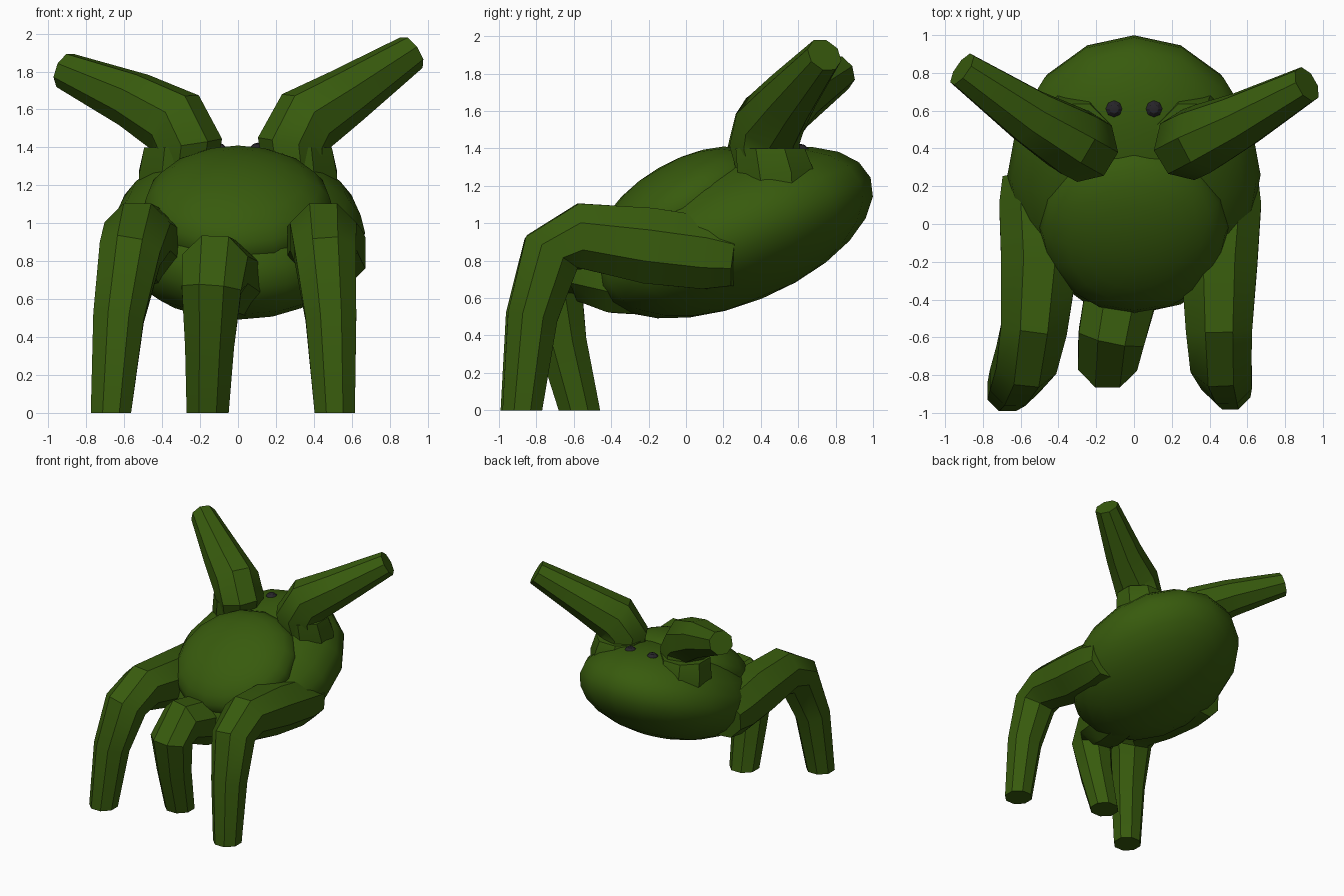
import bpy, bmesh, math
from mathutils import Vector, Matrix

cube = bpy.data.objects.get("Cube")
if cube:
    bpy.data.objects.remove(cube, do_unlink=True)


def material(name, rgb):
    m = bpy.data.materials.new(name)
    m.use_nodes = True
    m.diffuse_color = (*rgb, 1)
    bsdf = next(n for n in m.node_tree.nodes if n.type == 'BSDF_PRINCIPLED')
    bsdf.inputs["Base Color"].default_value = (*rgb, 1)
    bsdf.inputs["Roughness"].default_value = 0.8
    return m


GREEN = material("leaf green", (0.039, 0.104, 0.004))
DARK = material("eye black", (0.02, 0.018, 0.022))


def finish(name, bm, mat, angle):
    bmesh.ops.recalc_face_normals(bm, faces=bm.faces)
    mesh = bpy.data.meshes.new(name)
    bm.to_mesh(mesh)
    bm.free()
    mesh.materials.append(mat)
    ob = bpy.data.objects.new(name, mesh)
    bpy.context.collection.objects.link(ob)
    bpy.ops.object.select_all(action='DESELECT')
    ob.select_set(True)
    bpy.context.view_layer.objects.active = ob
    bpy.ops.object.shade_smooth_by_angle(angle=math.radians(angle))
    return ob


def ellipsoid(name, centre, radii, tilt, mat, segments=16, rings=12, angle=40):
    bm = bmesh.new()
    place = (Matrix.Translation(centre) @ Matrix.Rotation(math.radians(tilt), 4, 'X')
             @ Matrix.Diagonal((*radii, 1)))
    bmesh.ops.create_uvsphere(bm, u_segments=segments, v_segments=rings,
                              radius=1, matrix=place)
    return finish(name, bm, mat, angle)


def limb(name, path, ref, end=None, sides=8):
    """Faceted tube along (x, y, z, radius) points; ref sets the ring direction."""
    bm = bmesh.new()
    pts = [Vector(p[:3]) for p in path]
    rings = []
    for i, p in enumerate(pts):
        t = pts[min(i + 1, len(pts) - 1)] - pts[max(i - 1, 0)]
        if end and i == len(pts) - 1:
            t = Vector(end)
        t.normalize()
        u = (Vector(ref) - t * t.dot(Vector(ref))).normalized()
        v = t.cross(u)
        ring = []
        for k in range(sides):
            a = math.tau * (k + 0.5) / sides
            ring.append(bm.verts.new(p + (u * math.cos(a) + v * math.sin(a)) * path[i][3]))
        rings.append(ring)
    for a, b in zip(rings, rings[1:]):
        for k in range(sides):
            n = (k + 1) % sides
            bm.faces.new((a[k], a[n], b[n], b[k]))
    bm.faces.new(rings[0])
    bm.faces.new(rings[-1])
    return finish(name, bm, GREEN, 35)


# Body and the rounded shell overlapping its front
ellipsoid("body", (0, 0.26, 0.95), (0.67, 0.784, 0.382), 22, GREEN)
ellipsoid("front_shell", (0, -0.02, 1.08), (0.5, 0.5, 0.25), 30, GREEN)

# Three legs, planted flat on the ground
DOWN = (0, 0, -1)
SIDE = (1, 0, 0)
limb("left_leg", [(0.5, 0.27, 0.82, 0.17), (0.48, 0.12, 0.84, 0.21),
                  (0.45, -0.2, 0.88, 0.22), (0.45, -0.56, 0.93, 0.19),
                  (0.46, -0.72, 0.84, 0.175), (0.49, -0.82, 0.5, 0.145),
                  (0.51, -0.875, 0, 0.115)], SIDE, DOWN)
limb("right_leg", [(-0.54, 0.27, 0.84, 0.17), (-0.52, 0.12, 0.85, 0.21),
                   (-0.5, -0.2, 0.88, 0.22), (-0.53, -0.56, 0.93, 0.19),
                   (-0.57, -0.72, 0.84, 0.175), (-0.63, -0.83, 0.5, 0.145),
                   (-0.67, -0.885, 0, 0.115)], SIDE, DOWN)
limb("middle_leg", [(-0.02, -0.12, 0.69, 0.2), (-0.07, -0.38, 0.71, 0.205),
                    (-0.12, -0.6, 0.76, 0.19), (-0.14, -0.71, 0.65, 0.17),
                    (-0.15, -0.66, 0.36, 0.14), (-0.16, -0.57, 0, 0.12)], SIDE, DOWN)

# Two raised arms, each rising out of a collar
limb("left_arm", [(0.31, 0.45, 1.25, 0.17), (0.29, 0.42, 1.42, 0.19),
                  (0.36, 0.45, 1.54, 0.19), (0.57, 0.55, 1.67, 0.155),
                  (0.915, 0.74, 1.9, 0.1)], (-0.5, 0.8, 0))
limb("right_arm", [(-0.29, 0.45, 1.25, 0.17), (-0.27, 0.41, 1.42, 0.19),
                   (-0.33, 0.44, 1.53, 0.19), (-0.55, 0.57, 1.65, 0.155),
                   (-0.91, 0.82, 1.805, 0.1)], (0.5, 0.8, 0))
for side, s in (("left", 1), ("right", -1)):
    limb(side + "_collar", [(s * 0.31, 0.49, 1.1, 0.21), (s * 0.32, 0.48, 1.26, 0.22),
                            (s * 0.31, 0.45, 1.4, 0.2)], (1, 0, 0), (0, 0, 1))
    # Small faceted eyes on the back of the body
    ellipsoid(side + "_eye", (s * 0.105, 0.61, 1.375), (0.05, 0.05, 0.05), 0, DARK, 8, 6, 20)
